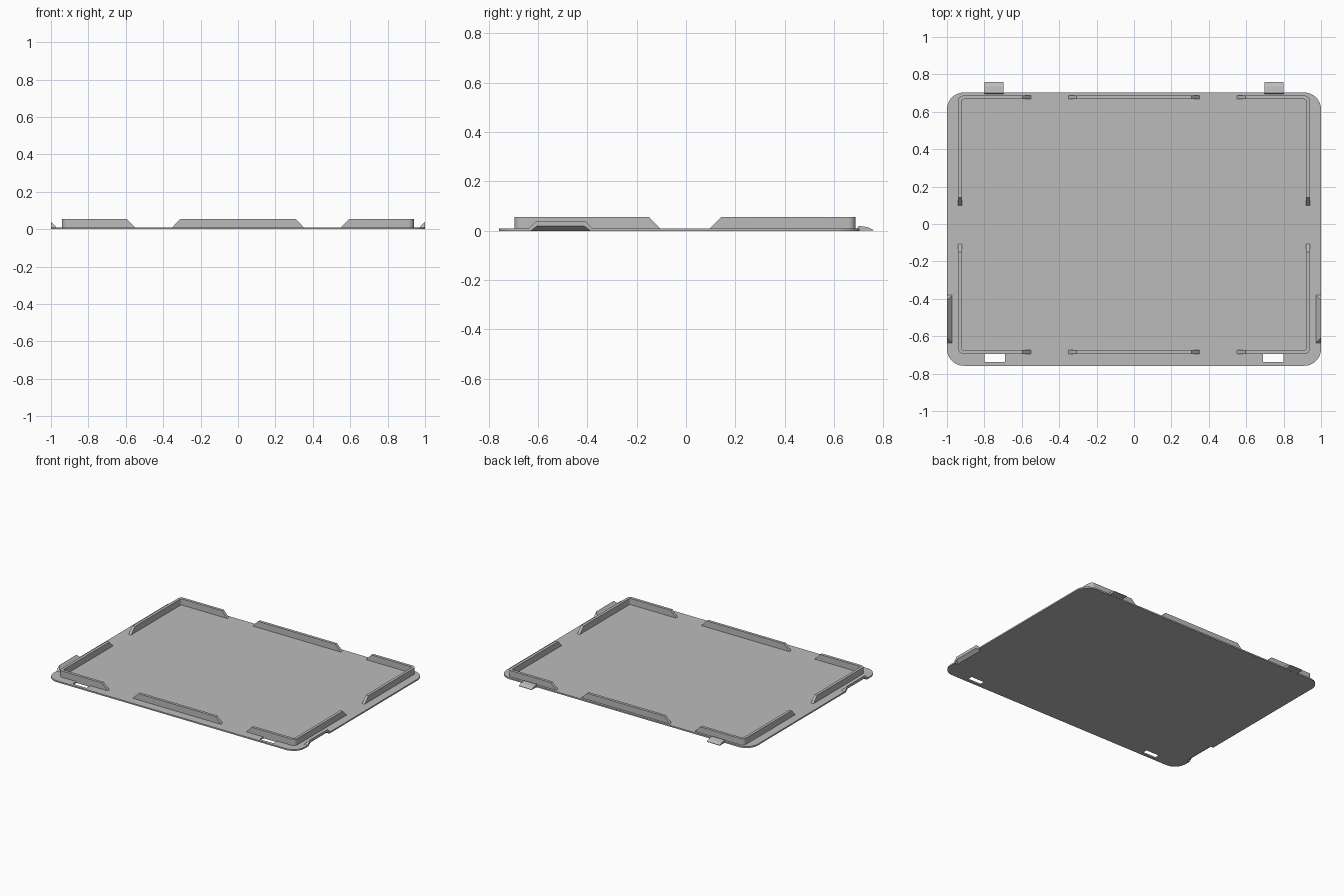
import bpy, bmesh, math
from mathutils import Vector

cube = bpy.data.objects.get("Cube")
if cube:
    bpy.data.objects.remove(cube, do_unlink=True)

grey = bpy.data.materials.new("plain_grey")
grey.use_nodes = True
colour = (0.5, 0.5, 0.5, 1)
grey.diffuse_color = colour
grey.node_tree.nodes["Principled BSDF"].inputs["Base Color"].default_value = colour

T = 0.01            # plate thickness
WALL_TOP = 0.055
CY = -0.004         # centre of the wall rectangle
WX, WY = 0.94, 0.691  # outer half sizes of the wall rectangle


def finish(name, bm):
    bmesh.ops.recalc_face_normals(bm, faces=bm.faces)
    mesh = bpy.data.meshes.new(name)
    bm.to_mesh(mesh)
    bm.free()
    mesh.materials.append(grey)
    obj = bpy.data.objects.new(name, mesh)
    bpy.context.collection.objects.link(obj)
    return obj


def hull(name, points):
    bm = bmesh.new()
    for p in points:
        bm.verts.new(p)
    bmesh.ops.convex_hull(bm, input=bm.verts)
    return finish(name, bm)


def box(name, x0, x1, y0, y1, z0, z1):
    return hull(name, [(x, y, z) for x in (x0, x1) for y in (y0, y1) for z in (z0, z1)])


def boolean(obj, other, operation):
    mod = obj.modifiers.new(other.name, "BOOLEAN")
    mod.operation = operation
    mod.solver = "EXACT"
    mod.object = other
    other.hide_render = True
    other.hide_set(True)


def smooth(obj):
    bpy.ops.object.select_all(action="DESELECT")
    obj.select_set(True)
    bpy.context.view_layer.objects.active = obj
    bpy.ops.object.shade_smooth_by_angle(angle=math.radians(30))


# Base plate with rounded corners
R = 0.09
bm = bmesh.new()
outline = []
for i, (cx, cy) in enumerate([(1 - R, 0.703 - R), (R - 1, 0.703 - R),
                              (R - 1, R - 0.758), (1 - R, R - 0.758)]):
    for k in range(13):
        a = math.radians(90 * i + 7.5 * k)
        outline.append(bm.verts.new((cx + R * math.cos(a), cy + R * math.sin(a), 0)))
base = bm.faces.new(outline)
top = bmesh.ops.extrude_face_region(bm, geom=[base])["geom"]
bmesh.ops.translate(bm, verts=[v for v in top if isinstance(v, bmesh.types.BMVert)],
                    vec=(0, 0, T))
plate = finish("base_plate", bm)


def lip_points(inner, outer, y0, y1, z0, z1, s):
    """Hipped wedge that rises toward the outer side edge."""
    rise = 0.03
    return [(s * x, y, z0) for x in (inner, outer) for y in (y0, y1)] + \
           [(s * outer, y0 + rise, z1), (s * outer, y1 - rise, z1)]


# Raised finger lips on the sides, slots at the front
helpers = []
for side, s in (("left", 1), ("right", -1)):
    lip = hull(side + "_lip_helper", lip_points(0.971, 1.0, -0.637, -0.379, T - 0.001, 0.04, s))
    hollow = hull(side + "_lip_hollow_cutter",
                  lip_points(0.974, 1.004, -0.63, -0.386, -0.002, 0.022, s))
    slot = box(side + "_slot_cutter", s * 0.69, s * 0.80, -0.737, -0.694, -0.02, 0.03)
    boolean(plate, lip, "UNION")
    boolean(plate, hollow, "DIFFERENCE")
    boolean(plate, slot, "DIFFERENCE")
    helpers += [lip, hollow, slot]

# Bake the cuts into the plate and drop the helpers
deps = bpy.context.evaluated_depsgraph_get()
baked = bpy.data.meshes.new_from_object(plate.evaluated_get(deps))
plate.modifiers.clear()
plate.data = baked
for h in helpers:
    bpy.data.objects.remove(h, do_unlink=True)
smooth(plate)


def wall(name, path):
    """Upright wall from (outer, inner) point pairs, with sloping ends."""
    bm = bmesh.new()
    rings = []
    for i, (o, n) in enumerate(path):
        shift = Vector((0, 0))
        if i in (0, len(path) - 1):
            nxt = path[1] if i == 0 else path[-2]
            shift = (nxt[0] - o).normalized() * (WALL_TOP - T)
        rings.append([bm.verts.new((*o, T - 0.002)), bm.verts.new((*(o + shift), WALL_TOP)),
                      bm.verts.new((*(n + shift), WALL_TOP)), bm.verts.new((*n, T - 0.002))])
    for a, b in zip(rings, rings[1:]):
        for k in range(4):
            bm.faces.new((a[k], a[(k + 1) % 4], b[(k + 1) % 4], b[k]))
    bm.faces.new(rings[0])
    bm.faces.new(rings[-1])
    smooth(finish(name, bm))


W = 0.02       # wall thickness
RO, RI = 0.03, 0.01
for end, sy in (("back", 1), ("front", -1)):
    # Straight middle wall
    wall(end + "_middle_wall",
         [(Vector((x, CY + sy * WY)), Vector((x, CY + sy * (WY - W)))) for x in (-0.353, 0.353)])
    for side, sx in (("left", 1), ("right", -1)):
        # Corner wall that turns through a small arc
        pairs = [((WX, 0.1), (WX - W, 0.1))]
        for k in range(9):
            a = math.radians(90 * k / 8)
            pairs.append(tuple((WX - RO + r * math.cos(a), WY - RO + r * math.sin(a))
                               for r in (RO, RI)))
        pairs.append(((0.55, WY), (0.55, WY - W)))
        wall(f"{end}_{side}_corner_wall",
             [tuple(Vector((sx * x, CY + sy * y)) for x, y in p) for p in pairs])

# Back tabs that taper down to the tip
profile = [(0.69, 0.004), (0.70, 0.02), (0.735, 0.015), (0.759, 0.004),
           (0.759, 0.001), (0.70, 0.001)]
for side, s in (("left", 1), ("right", -1)):
    hull(side + "_back_tab", [(s * x, y, z) for x in (0.697, 0.80) for y, z in profile])
